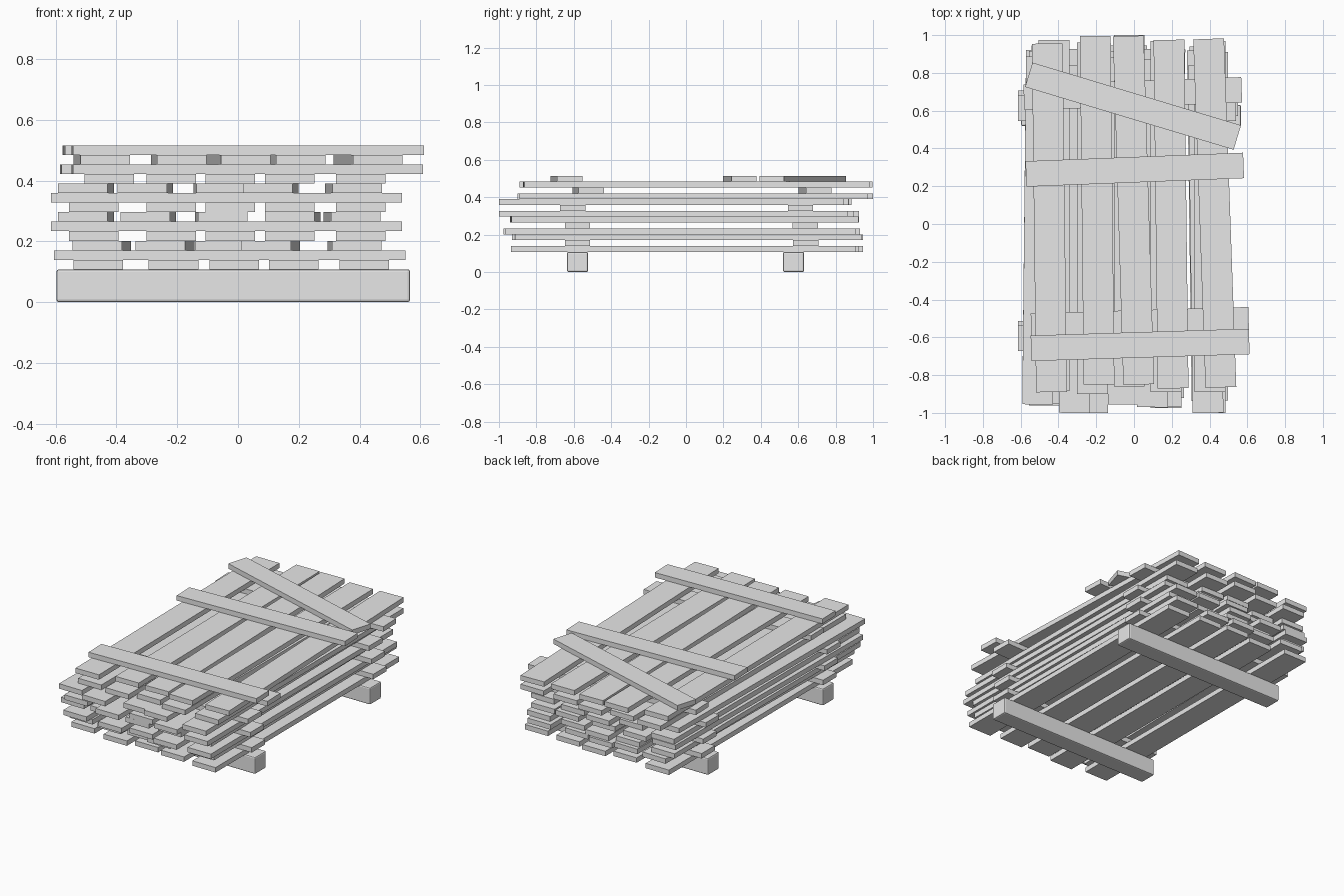
import bpy
import math
from mathutils import Vector

if "Cube" in bpy.data.objects:
    bpy.data.objects.remove(bpy.data.objects["Cube"], do_unlink=True)

# One plain grey for the whole stack
GREY = (0.8, 0.8, 0.8, 1.0)
grey = bpy.data.materials.new("weathered grey")
grey.use_nodes = True
grey.diffuse_color = GREY
grey.node_tree.nodes["Principled BSDF"].inputs["Base Color"].default_value = GREY

BEAM_HEIGHT = 0.108
THICK = 0.0313
PLANK_WIDTH = 0.163
BAR_WIDTH = 0.135


def board(name, start, end, width, bottom, thick=THICK):
    """Box laid flat between two points in plan."""
    a, b = Vector(start), Vector(end)
    run, mid = b - a, (a + b) / 2
    bpy.ops.mesh.primitive_cube_add(size=1)
    obj = bpy.context.object
    obj.name = name
    obj.scale = (run.length, width, thick)
    obj.location = (mid.x, mid.y, bottom + thick / 2)
    obj.rotation_euler.z = math.atan2(run.y, run.x)
    bpy.ops.object.transform_apply(location=False, rotation=False, scale=True)
    obj.data.materials.append(grey)
    return obj


def level(index):
    return BEAM_HEIGHT + index * THICK


def plank_layer(index, front_x, lean, front_y, length):
    """Five long planks; lean is how far each far end drifts sideways."""
    for i, (x, shift, y) in enumerate(zip(front_x, lean, front_y)):
        board(f"plank_{index}_{i + 1}", (x, y), (x + shift, y + length),
              PLANK_WIDTH, level(index))


def cross_bar(name, index, left, right, left_y, right_y):
    board(name, (left, left_y), (right, right_y), BAR_WIDTH, level(index))


# Two square ground beams with softened edges
for side, y in (("front", -0.58), ("back", 0.575)):
    beam = board(f"{side}_ground_beam", (-0.597, y), (0.566, y), 0.112, 0, BEAM_HEIGHT)
    bevel = beam.modifiers.new("soft edges", "BEVEL")
    bevel.width = 0.008
    bevel.segments = 2

# Straight plank layers
STRAIGHT = (0, 0, 0, 0, 0)
EVEN = (-0.475, -0.22, -0.025, 0.17, 0.403)
plank_layer(0, (-0.46, -0.212, -0.013, 0.183, 0.415), STRAIGHT,
            (-0.9, -0.93, -0.9, -0.92, -0.935), 1.845)
plank_layer(3, EVEN, STRAIGHT, (-0.96, -0.97, -0.94, -0.975, -0.965), 1.87)
plank_layer(6, EVEN, STRAIGHT, (-0.95, -1, -0.94, -0.97, -1), 1.865)
plank_layer(9, (-0.423,) + EVEN[1:], STRAIGHT,
            (-0.885, -0.9, -0.86, -0.89, -0.89), 1.86)

# Loosely laid, slightly turned plank layers
TURNED = (0.02, 0.02, -0.01, 0.02, -0.025)
plank_layer(2, (-0.463, -0.255, -0.06, 0.093, 0.39),
            (0.03, 0.03, 0, 0.03, -0.015),
            (-0.915, -0.93, -0.91, -0.93, -0.915), 1.855)
plank_layer(5, (-0.51, -0.305, -0.05, 0.17, 0.387), TURNED,
            (-0.935, -0.93, -0.94, -0.93, -0.935), 1.855)
plank_layer(8, (-0.51, -0.315, -0.055, 0.098, 0.392), TURNED,
            (-0.955, -1, -0.955, -0.97, -1), 1.84)
plank_layer(11, (-0.437, -0.185, 0.025, 0.207, 0.46),
            (-0.022, -0.02, -0.055, -0.022, -0.065),
            (-0.89, -0.85, -0.85, -0.87, -0.865), 1.845)

# Cross bars that separate the lower layers
for index, left, right, front, back in ((1, -0.605, 0.55, -0.58, 0.64),
                                        (4, -0.615, 0.54, -0.58, 0.638),
                                        (7, -0.615, 0.54, -0.605, 0.612)):
    cross_bar(f"front_bar_{index}", index, left, right, front, front)
    cross_bar(f"back_bar_{index}", index, left, right, back, back)

# Turned bars under the top planks
cross_bar("front_bar_upper", 10, -0.545, 0.607, -0.54, -0.507)
cross_bar("back_bar_upper", 10, -0.583, 0.57, 0.67, 0.71)

# Bars and loose diagonal board on top
cross_bar("front_bar_top", 12, -0.545, 0.61, -0.658, -0.622)
cross_bar("middle_bar_top", 12, -0.572, 0.58, 0.265, 0.31)
cross_bar("diagonal_board_top", 12, -0.557, 0.547, 0.79, 0.458)
